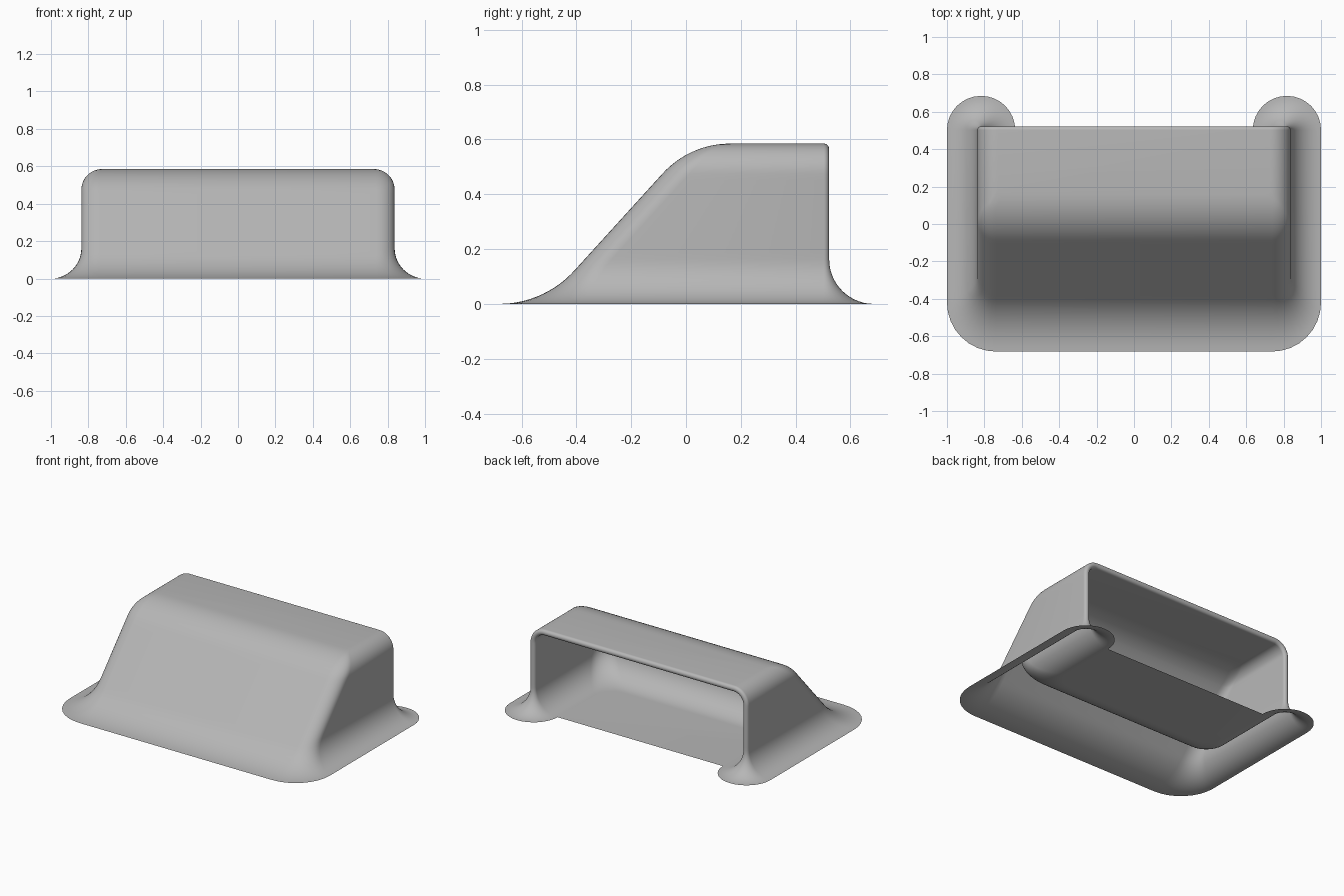
import bpy, bmesh
from math import sin, cos, pi, sqrt, atan, tan

if "Cube" in bpy.data.objects:
    bpy.data.objects.remove(bpy.data.objects["Cube"])

BACK = 0.5025            # plane where the rolled lip starts
HALF, WALL = 0.8375, 0.04
FIL, SHOULDER, ROUND = 0.1625, 0.475, 0.11
TOP = SHOULDER + ROUND
SLOPE = 1.1
A = atan(SLOPE)
FOOT = -0.518            # where the ramp line meets the ground
T_LOW, T_TOP = 0.164, 0.148
R_LOW, R_TOP = T_LOW / tan(A / 2), T_TOP / tan(A / 2)
Y_TOP = FOOT + TOP / SLOPE + T_TOP
R_IN = 0.19              # radius of the duct's inner front corner
FOOT_IN = FOOT + WALL / sin(A)
Y_IN = FOOT_IN + R_IN / tan(A / 2)


def chord(r, h):
    return sqrt(max(0, r * r - (r - h) ** 2))


def front_y(z, inner):
    """Front position of the outer skin or inner duct at a height."""
    off = WALL if inner else 0
    r, top = R_TOP - off, TOP - off
    if z > top - r * (1 - cos(A)):
        return Y_TOP - chord(r, top - z)
    if inner and z < R_IN * (1 + cos(A)):
        return Y_IN - chord(R_IN, z)
    if not inner and z < R_LOW * (1 - cos(A)):
        return FOOT - T_LOW + chord(R_LOW, z)
    return (FOOT_IN if inner else FOOT) + z / SLOPE


def outline(w, f, r, z):
    """U-shaped plan outline: right side, rounded front corners, left side."""
    n = 8
    arc = [(w - r + r * cos(pi / 2 * i / n), f + r - r * sin(pi / 2 * i / n))
           for i in range(n + 1)]
    half = [(w, BACK)] + arc
    return [(x, y, z) for x, y in half] + [(-x, y, z) for x, y in reversed(half)]


def skin(inner):
    """Stack of outlines from the base fillet up to the rounded shoulder."""
    wall = HALF - (WALL if inner else 0)
    rnd = ROUND - (WALL if inner else 0)
    sign = -1 if inner else 1
    levels = []
    for i in range(15):
        t = pi / 2 * i / 14
        levels.append((wall + sign * FIL * (1 - sin(t)), FIL * (1 - cos(t))))
    for i in range(1, 15):
        levels.append((wall, FIL + (SHOULDER - FIL) * i / 14))
    for i in range(1, 13):
        t = pi / 2 * i / 12
        levels.append((wall - rnd * (1 - cos(t)), SHOULDER + rnd * sin(t)))

    def corner(w, z):
        if inner:
            return 0.04 + 0.1 * (1 - z / TOP)
        return max(0.03, 0.1 + w - wall)
    return [outline(w, front_y(z, inner), corner(w, z), z) for w, z in levels]


bm = bmesh.new()


def grid(rows):
    vs = [[bm.verts.new(p) for p in row] for row in rows]
    for a, b in zip(vs, vs[1:]):
        for j in range(len(a) - 1):
            bm.faces.new((a[j], b[j], b[j + 1], a[j + 1]))


def cap(points):
    bm.faces.new([bm.verts.new(p) for p in points])


# Outer skin with flange, inner duct, top, ceiling and floor
outer, inner = skin(False), skin(True)
grid(outer)
grid(inner[::-1])
cap(outer[-1][::-1])
cap(inner[-1])
cap(inner[0][::-1])

# Rolled lip round the opening, flaring into the round feet
ends = [[r[0] for r in s] + [r[-1] for r in reversed(s)] for s in (outer, inner)]
lip = []
SEG = 16
for k in range(SEG + 1):
    t = pi * k / SEG
    row = []
    for (ax, _, az), (bx, _, bz) in zip(*ends):
        hx, hz = (ax - bx) / 2, (az - bz) / 2
        row.append(((ax + bx) / 2 + hx * cos(t),
                    BACK + sqrt(hx * hx + hz * hz) * sin(t),
                    (az + bz) / 2 + hz * cos(t)))
    lip.append(row)
grid(lip)

bmesh.ops.remove_doubles(bm, verts=bm.verts, dist=1e-5)
mesh = bpy.data.meshes.new("air_scoop")
bm.to_mesh(mesh)
bm.free()
obj = bpy.data.objects.new("air_scoop", mesh)
bpy.context.collection.objects.link(obj)
bpy.context.view_layer.objects.active = obj
obj.select_set(True)
bpy.ops.object.shade_smooth_by_angle(angle=pi / 5)

# Mid-grey finish
mat = bpy.data.materials.new("mid_grey")
mat.diffuse_color = (0.47, 0.47, 0.47, 1)
mat.use_nodes = True
mat.node_tree.nodes["Principled BSDF"].inputs["Base Color"].default_value = mat.diffuse_color
mesh.materials.append(mat)
